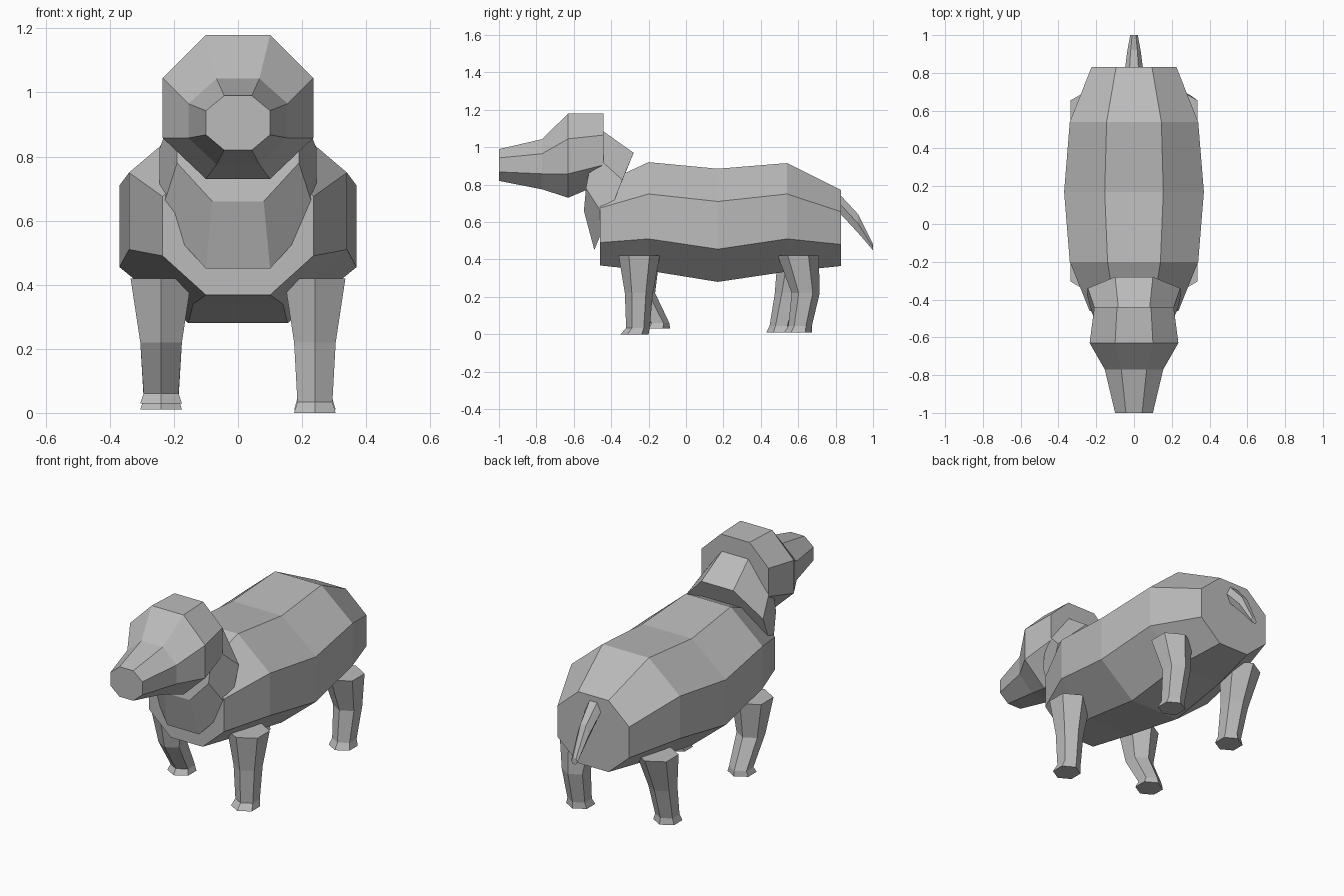
import bpy
import bmesh
import math

old = bpy.data.objects.get("Cube")
if old:
    bpy.data.objects.remove(old, do_unlink=True)

grey = bpy.data.materials.new("plain grey")
grey.use_nodes = True
GREY = (0.5, 0.5, 0.5, 1)
grey.diffuse_color = GREY
grey.node_tree.nodes["Principled BSDF"].inputs["Base Color"].default_value = GREY


def loft(name, rings):
    """Skin equal-sized vertex rings, cap both ends and keep flat faces."""
    bm = bmesh.new()
    loops = [[bm.verts.new(p) for p in ring] for ring in rings]
    for a, b in zip(loops, loops[1:]):
        for i in range(len(a)):
            j = (i + 1) % len(a)
            bm.faces.new((a[i], a[j], b[j], b[i]))
    bm.faces.new(loops[0])
    bm.faces.new(loops[-1])
    bmesh.ops.recalc_face_normals(bm, faces=bm.faces)
    mesh = bpy.data.meshes.new(name)
    bm.to_mesh(mesh)
    bm.free()
    mesh.materials.append(grey)
    obj = bpy.data.objects.new(name, mesh)
    bpy.context.collection.objects.link(obj)
    return obj


def mirrored_ring(half):
    """Half outline from top to bottom -> closed symmetric ring."""
    return [(x, y, z) for x, y, z in half] + [(-x, y, z) for x, y, z in reversed(half)]


def octagon(y, narrow, wide, heights):
    """Upright octagon; heights run top, upper side, lower side, bottom."""
    return mirrored_ring([(w, y, z) for w, z in zip((narrow, wide, wide, narrow), heights)])


def hexagon(x, y, z, r):
    """Level hexagon with points to the front and back."""
    angles = [math.radians(30 + 60 * i) for i in range(6)]
    return [(x + r * math.cos(a), y + r * math.sin(a), z) for a in angles]


# Barrel-shaped trunk
loft("body", [
    octagon(-0.46, 0.10, 0.235, (0.80, 0.675, 0.49, 0.368)),
    octagon(-0.20, 0.14, 0.34, (0.92, 0.75, 0.51, 0.34)),
    octagon(0.17, 0.155, 0.37, (0.885, 0.71, 0.455, 0.28)),
    octagon(0.54, 0.145, 0.34, (0.915, 0.75, 0.51, 0.335)),
    octagon(0.83, 0.095, 0.225, (0.77, 0.655, 0.48, 0.365)),
])

# Head tapering to a blunt muzzle
loft("head", [
    octagon(-1.00, 0.043, 0.10, (0.99, 0.943, 0.868, 0.82)),
    octagon(-0.77, 0.067, 0.155, (1.043, 0.965, 0.858, 0.775)),
    octagon(-0.63, 0.10, 0.235, (1.18, 1.045, 0.858, 0.73)),
    octagon(-0.44, 0.09, 0.21, (1.18, 1.065, 0.905, 0.81)),
])

# Slanted neck and chest
loft("neck", [
    mirrored_ring([(0.08, -0.47, 1.105), (0.19, -0.50, 0.97),
                   (0.19, -0.535, 0.78), (0.08, -0.546, 0.66)]),
    mirrored_ring([(0.10, -0.28, 0.97), (0.245, -0.34, 0.825),
                   (0.245, -0.425, 0.61), (0.10, -0.49, 0.45)]),
])

# Legs: each lists the forward position of hip, knee, ankle and sole
RADII = (0.11, 0.075, 0.063, 0.075)
LEGS = {
    "front_left_leg": (1, (-0.25, -0.252, -0.257, -0.275), (0.42, 0.22, 0.034, 0.0)),
    "front_right_leg": (-1, (-0.25, -0.24, -0.152, -0.16), (0.42, 0.22, 0.06, 0.03)),
    "back_left_leg": (1, (0.60, 0.64, 0.61, 0.60), (0.42, 0.22, 0.045, 0.01)),
    "back_right_leg": (-1, (0.60, 0.55, 0.51, 0.505), (0.42, 0.22, 0.045, 0.01)),
}
for name, (side, ys, zs) in LEGS.items():
    loft(name, [hexagon(side * 0.24, y, z, r) for y, z, r in zip(ys, zs, RADII)])

# Drooping tail
TAIL = [(0.82, 0.70, 0.048, 0.05), (0.92, 0.592, 0.035, 0.05), (1.0, 0.465, 0.02, 0.016)]
loft("tail", [
    mirrored_ring([(w * 0.5, y, z + h), (w, y, z), (w * 0.5, y, z - h)])
    for y, z, w, h in TAIL
])
